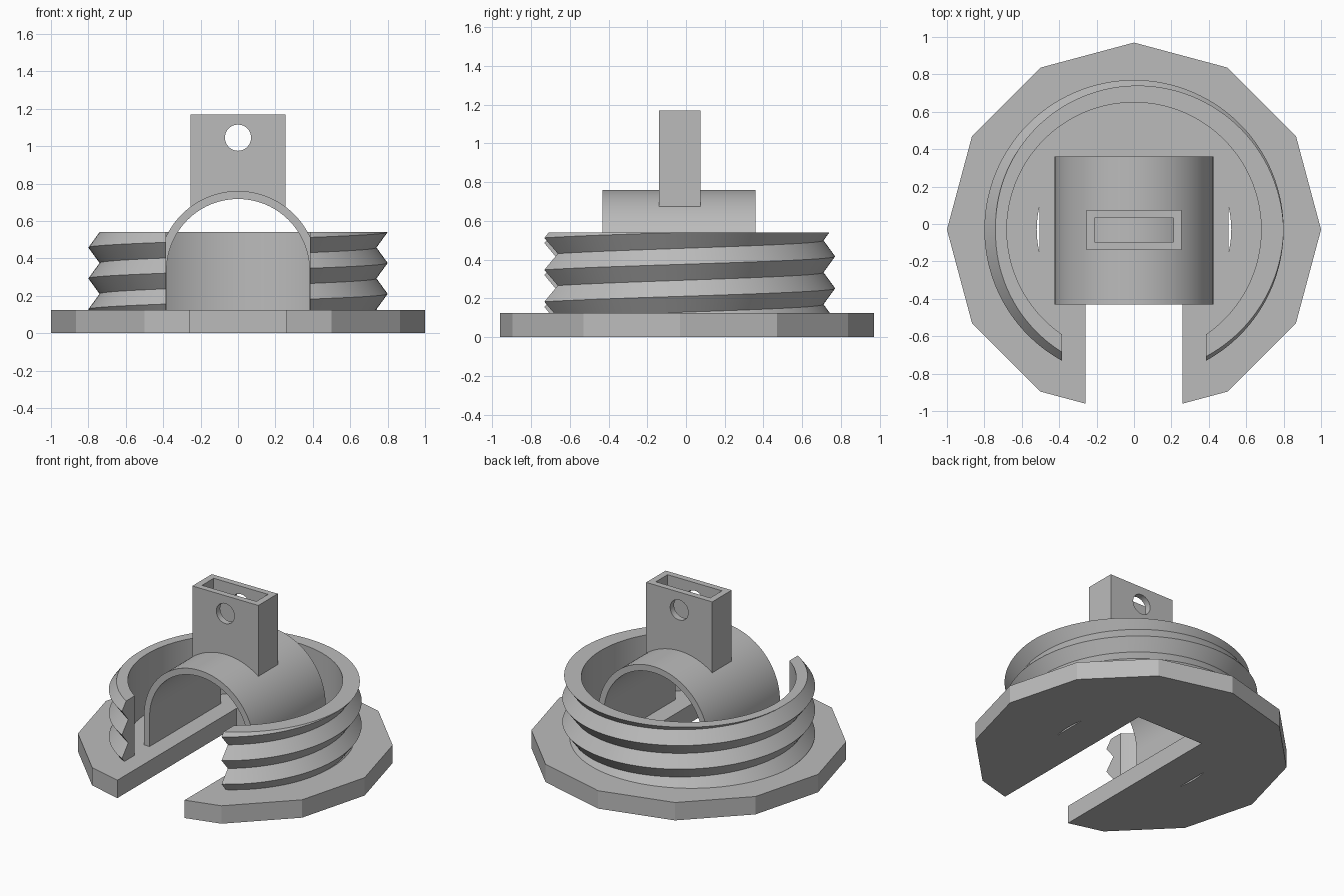
import bpy, bmesh
from math import sin, cos, pi, radians
from mathutils import Vector

if "Cube" in bpy.data.objects:
    bpy.data.objects.remove(bpy.data.objects["Cube"])

CY = -0.03          # shared axis of the round parts
BASE = 0.125        # plate thickness
ARCH_Z = 0.335      # centre height of the arch

grey = bpy.data.materials.new("plain grey")
grey.use_nodes = True
grey.diffuse_color = (0.5, 0.5, 0.5, 1)
grey.node_tree.nodes["Principled BSDF"].inputs["Base Color"].default_value = (0.5, 0.5, 0.5, 1)


def loft(name, loops):
    """Solid from matching closed loops, capped at both ends."""
    bm = bmesh.new()
    rows = [[bm.verts.new(p) for p in loop] for loop in loops]
    for a, b in zip(rows, rows[1:]):
        for i in range(len(a)):
            j = (i + 1) % len(a)
            bm.faces.new((a[i], a[j], b[j], b[i]))
    bm.faces.new(rows[0])
    bm.faces.new(rows[-1])
    bmesh.ops.remove_doubles(bm, verts=bm.verts, dist=1e-5)
    bmesh.ops.recalc_face_normals(bm, faces=bm.faces)
    mesh = bpy.data.meshes.new(name)
    bm.to_mesh(mesh)
    bm.free()
    mesh.materials.append(grey)
    ob = bpy.data.objects.new(name, mesh)
    bpy.context.collection.objects.link(ob)
    return ob


def prism(name, outline, axis, lo, hi):
    """Extrude a 2D outline along y or z."""
    place = (lambda p, t: (p[0], t, p[1])) if axis == "y" else (lambda p, t: (p[0], p[1], t))
    return loft(name, [[place(p, t) for p in outline] for t in (lo, hi)])


def box(name, x, y0, y1, z0, z1):
    return prism(name, [(-x, y0), (x, y0), (x, y1), (-x, y1)], "z", z0, z1)


def arc(r, cx, cy, start, end, n):
    return [(cx + r * cos(start + (end - start) * i / n),
             cy + r * sin(start + (end - start) * i / n)) for i in range(n + 1)]


def carve(ob, *cutters):
    """Subtract the cutters, bake the result and delete them."""
    for c in cutters:
        c.hide_render = True
        mod = ob.modifiers.new("cut", "BOOLEAN")
        mod.operation, mod.solver, mod.object = "DIFFERENCE", "EXACT", c
    baked = bpy.data.meshes.new_from_object(ob.evaluated_get(bpy.context.evaluated_depsgraph_get()))
    ob.modifiers.clear()
    ob.data = baked
    for c in cutters:
        bpy.data.objects.remove(c)


def smooth(ob, angle=25):
    ob.data.shade_smooth()
    ob.data.set_sharp_from_angle(angle=radians(angle))


# Twelve-sided base plate with an open slot and two thin lens slits
base = prism("base_plate", arc(1, 0, CY, 0, 2 * pi, 12)[:-1], "z", 0, BASE)
slits = [prism("slit_cutter", arc(0.52, 0, CY, mid - 0.233, mid + 0.233, 10), "z", -0.1, 0.3)
         for mid in (0, pi)]
carve(base, box("slot_cutter", 0.26, -1.2, 0.355, -0.1, 0.3), *slits)

# Threaded collar: V-shaped helix clipped flat at top and bottom
PITCH, LOW, TOP, STEPS = 0.165, 0.11, 0.54, 112


def thread_radius(z, crest):
    turn = ((z - crest) / PITCH) % 1
    return 0.8 - 0.06 * 2 * min(turn, 1 - turn)


loops = []
for i in range(STEPS + 1):
    a = radians(-75 + 330 * i / STEPS)
    crest = 0.375 + PITCH * a / (2 * pi)
    heights = [LOW] + [min(TOP, max(LOW, crest + k * PITCH / 2)) for k in range(-6, 6)] + [TOP]
    profile = [(0.68, LOW)] + [(thread_radius(z, crest), z) for z in heights] + [(0.68, TOP)]
    loops.append([(r * cos(a), CY + r * sin(a), z) for r, z in profile])
collar = loft("threaded_collar", loops)
carve(collar, box("gap_cutter", 0.385, -1.2, -0.3, 0, 1))
smooth(collar)

# Arched tunnel standing on the plate
outer = [(0.425, 0.11)] + arc(0.425, 0, ARCH_Z, 0, pi, 48) + [(-0.425, 0.11)]
inner = [(0.382, 0.11)] + arc(0.382, 0, ARCH_Z, 0, pi, 48) + [(-0.382, 0.11)]
tunnel = prism("arched_tunnel", outer + inner[::-1], "y", -0.43, 0.36)
smooth(tunnel)

# Hollow upright tab with a round cross hole, fitted onto the arch
tab = box("upright_tab", 0.255, -0.14, 0.075, 0.63, 1.17)
carve(tab,
      box("pocket_cutter", 0.21, -0.097, 0.032, 0.5, 1.3),
      prism("hole_cutter", arc(0.07, 0, 1.045, 0, 2 * pi, 32)[:-1], "y", -0.5, 0.5),
      prism("arch_cutter", arc(0.4, 0, ARCH_Z, 0, 2 * pi, 64)[:-1], "y", -0.5, 0.5))
smooth(tab)
